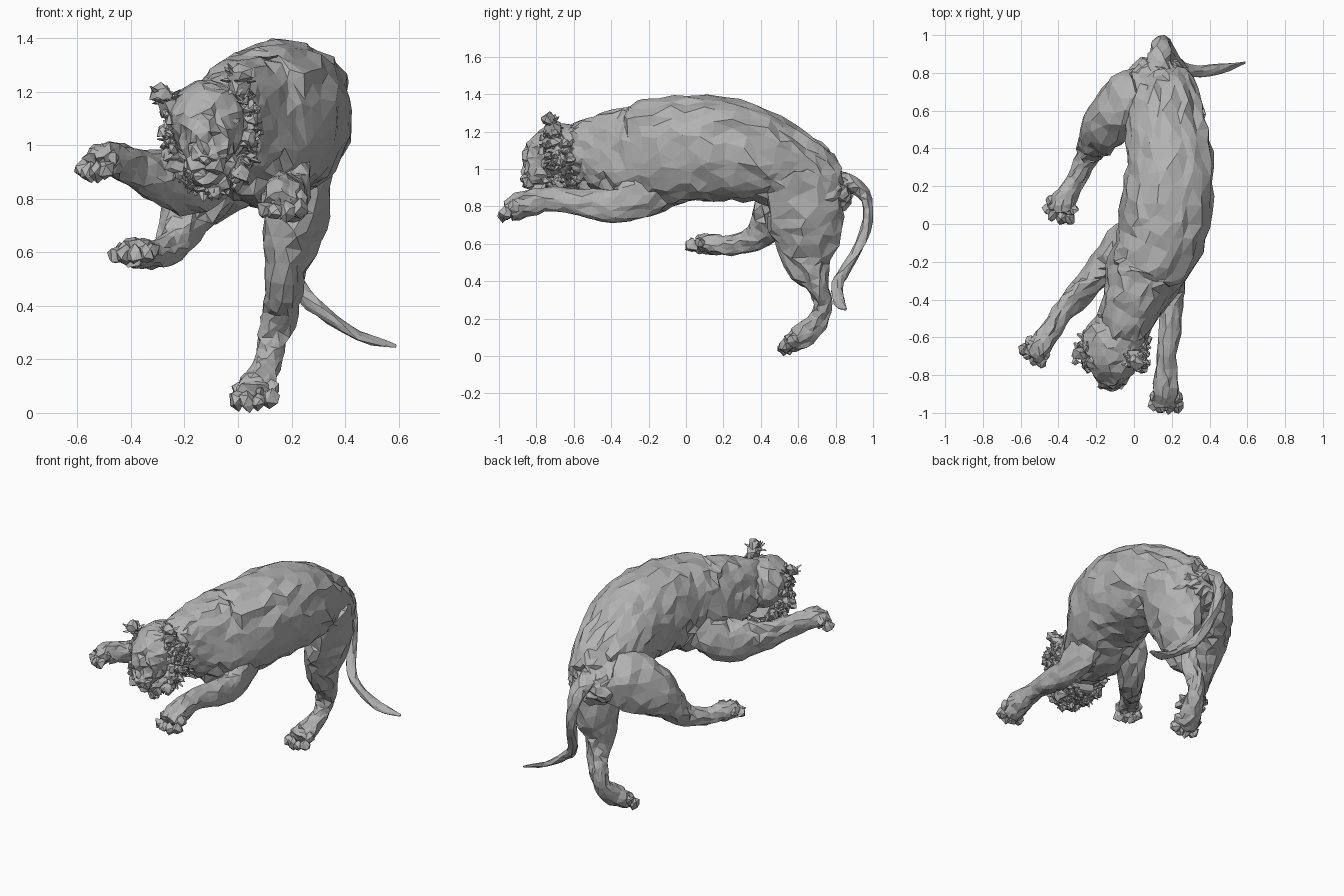
import bpy, bmesh, math, random
from mathutils import Vector, Matrix

random.seed(7)
if "Cube" in bpy.data.objects:
    bpy.data.objects.remove(bpy.data.objects["Cube"], do_unlink=True)

grey = bpy.data.materials.new("stone_grey")
grey.use_nodes = True
grey.diffuse_color = (0.45, 0.45, 0.45, 1)
grey.node_tree.nodes["Principled BSDF"].inputs["Base Color"].default_value = (0.45, 0.45, 0.45, 1)


def finish(name, bm):
    """Triangulate the rough surface and keep every facet flat."""
    bmesh.ops.recalc_face_normals(bm, faces=bm.faces)
    bmesh.ops.triangulate(bm, faces=bm.faces, quad_method='BEAUTY')
    me = bpy.data.meshes.new(name)
    bm.to_mesh(me)
    bm.free()
    me.materials.append(grey)
    ob = bpy.data.objects.new(name, me)
    bpy.context.collection.objects.link(ob)


def spline(pts, steps):
    """Catmull-Rom through points of any dimension."""
    out = []
    for i in range(len(pts) - 1):
        a, b, c, d = (pts[max(i - 1, 0)], pts[i], pts[i + 1], pts[min(i + 2, len(pts) - 1)])
        for k in range(steps):
            t = k / steps
            out.append([0.5 * (2 * q + (r - p) * t + (2 * p - 5 * q + 4 * r - s) * t * t
                               + (3 * q - p - 3 * r + s) * t ** 3)
                        for p, q, r, s in zip(a, b, c, d)])
    out.append(list(pts[-1]))
    return out


def rounded(v, power):
    return math.copysign(abs(v) ** power, v)


def loft(bm, pts, sides, steps, rough=0.017, power=1.0):
    """Creased tube; each point is x, y, z, half width, half depth. Low power is boxier."""
    path = spline(pts, steps)
    pos = [Vector(p[:3]) for p in path]
    rings = []
    ridge = [0.0] * sides
    for i, p in enumerate(path):
        t = (pos[min(i + 1, len(pos) - 1)] - pos[max(i - 1, 0)]).normalized()
        u = (Vector((1, 0, 0)) - t * t.x).normalized()
        w = t.cross(u)
        amp = min(rough, 0.2 * min(p[3], p[4]))
        ring = []
        for k in range(sides):
            # ridges persist along the length, so folds run lengthwise
            ridge[k] = 0.5 * ridge[k] + random.uniform(-0.75, 0.75)
            a = 2 * math.pi * (k + 0.5 * (i % 2) + random.uniform(-0.3, 0.3)) / sides
            n = ridge[k] * amp
            slide = t * random.uniform(-amp, amp)
            ring.append(bm.verts.new(pos[i] + u * rounded(math.cos(a), power) * (p[3] + n)
                                     + w * rounded(math.sin(a), power) * (p[4] + n) + slide))
        rings.append(ring)
    for i, (a, b) in enumerate(zip(rings, rings[1:])):
        for k in range(sides):
            m = (k + 1) % sides
            if i % 2:
                bm.faces.new((a[k], a[m], b[m]))
                bm.faces.new((a[k], b[m], b[k]))
            else:
                bm.faces.new((a[k], a[m], b[k]))
                bm.faces.new((a[m], b[m], b[k]))
    for ring, c in ((rings[0], pos[0]), (rings[-1], pos[-1])):
        tip = bm.verts.new(c)
        for k in range(sides):
            bm.faces.new((ring[k], ring[(k + 1) % sides], tip))


def lump(bm, centre, size, rough=0.25):
    """Small faceted ball, stretched by size."""
    m = Matrix.Translation(centre) @ Matrix.Diagonal((*size, 1))
    vs = bmesh.ops.create_icosphere(bm, subdivisions=1, radius=1, matrix=m)["verts"]
    for v in vs:
        v.co += Vector([random.uniform(-rough, rough) * s for s in size])


def tuft(bm, base, direction, radius):
    """Short flat four-sided tuft of fur."""
    d = Vector(direction)
    rot = d.to_track_quat('Z', 'Y').to_matrix().to_4x4()
    m = Matrix.Translation(Vector(base) + d / 2) @ rot @ Matrix.Diagonal((1, 0.5, 1, 1))
    bmesh.ops.create_cone(bm, cap_ends=True, segments=4, radius1=radius, radius2=radius * 0.3,
                          depth=d.length, matrix=m)


def leg(name, pts):
    """Limb tube ending in a knobbly paw with four toes."""
    bm = bmesh.new()
    loft(bm, pts, 13, 3)
    end, prev = Vector(pts[-1][:3]), Vector(pts[-2][:3])
    d = (end - prev).normalized()
    side = d.cross(Vector((0, 0, 1))).normalized()
    for k in (-0.95, -0.33, 0.33, 0.95):
        c = end + side * k * pts[-1][3] + d * (0.030 - 0.022 * abs(k)) - Vector((0, 0, 0.012))
        lump(bm, c, (0.034, 0.038, 0.036), 0.28)
        lump(bm, c - d * 0.045 + Vector((0, 0, 0.018)), (0.03, 0.035, 0.034), 0.28)
    finish(name, bm)


# Torso from rump to neck
bm = bmesh.new()
loft(bm, [(0.125, 0.87, 0.90, 0.08, 0.06), (0.125, 0.80, 0.89, 0.155, 0.12),
          (0.15, 0.68, 0.93, 0.19, 0.185), (0.17, 0.50, 1.025, 0.21, 0.22),
          (0.19, 0.30, 1.09, 0.23, 0.265), (0.175, 0.10, 1.115, 0.24, 0.28),
          (0.14, -0.08, 1.10, 0.23, 0.285), (0.06, -0.25, 1.06, 0.205, 0.29),
          (0.005, -0.40, 1.085, 0.17, 0.24), (-0.045, -0.52, 1.095, 0.145, 0.175),
          (-0.075, -0.61, 1.08, 0.12, 0.14)], 26, 3, 0.018, 0.9)
finish("torso", bm)

# Legs
leg("front_leg_left", [(0.15, -0.08, 1.02, 0.09, 0.13), (0.19, -0.20, 0.90, 0.085, 0.14),
                       (0.21, -0.34, 0.81, 0.065, 0.10), (0.20, -0.50, 0.81, 0.06, 0.085),
                       (0.175, -0.70, 0.84, 0.052, 0.06), (0.17, -0.85, 0.82, 0.068, 0.068),
                       (0.165, -0.95, 0.775, 0.068, 0.06)])
leg("front_leg_right", [(-0.02, -0.12, 0.99, 0.10, 0.15), (-0.13, -0.19, 0.89, 0.09, 0.14),
                        (-0.24, -0.32, 0.87, 0.07, 0.12), (-0.35, -0.43, 0.90, 0.06, 0.09),
                        (-0.44, -0.56, 0.94, 0.055, 0.065), (-0.50, -0.65, 0.95, 0.065, 0.06),
                        (-0.53, -0.685, 0.925, 0.055, 0.055)])
leg("hind_leg_left", [(0.26, 0.56, 0.99, 0.11, 0.16), (0.23, 0.63, 0.82, 0.115, 0.205),
                      (0.20, 0.65, 0.66, 0.105, 0.19), (0.17, 0.65, 0.50, 0.072, 0.12),
                      (0.16, 0.70, 0.38, 0.062, 0.065), (0.13, 0.73, 0.28, 0.055, 0.05),
                      (0.105, 0.70, 0.18, 0.052, 0.055), (0.07, 0.61, 0.095, 0.067, 0.06),
                      (0.06, 0.545, 0.065, 0.066, 0.05)])
leg("hind_leg_right", [(0.06, 0.70, 0.95, 0.14, 0.16), (-0.05, 0.63, 0.90, 0.15, 0.18),
                       (-0.145, 0.52, 0.82, 0.125, 0.155), (-0.205, 0.44, 0.71, 0.085, 0.10),
                       (-0.245, 0.36, 0.62, 0.06, 0.068), (-0.31, 0.23, 0.59, 0.052, 0.052),
                       (-0.37, 0.13, 0.60, 0.065, 0.055), (-0.395, 0.065, 0.60, 0.065, 0.052)])

# Tail, ending in a flat blade
bm = bmesh.new()
loft(bm, [(0.13, 0.78, 0.94, 0.07, 0.06), (0.135, 0.89, 0.92, 0.06, 0.05),
          (0.145, 0.965, 0.83, 0.045, 0.03), (0.165, 0.96, 0.67, 0.03, 0.03),
          (0.22, 0.865, 0.48, 0.03, 0.03), (0.31, 0.81, 0.385, 0.028, 0.03),
          (0.45, 0.82, 0.29, 0.018, 0.034), (0.59, 0.855, 0.25, 0.004, 0.008)], 7, 3, 0.009)
finish("tail", bm)

# Skull with a steep forehead dropping into the muzzle
bm = bmesh.new()
loft(bm, [(-0.075, -0.53, 1.09, 0.13, 0.14), (-0.10, -0.61, 1.09, 0.165, 0.15),
          (-0.11, -0.68, 1.085, 0.16, 0.155), (-0.112, -0.73, 1.06, 0.13, 0.145),
          (-0.115, -0.775, 1.01, 0.10, 0.12), (-0.12, -0.82, 0.96, 0.075, 0.075),
          (-0.122, -0.85, 0.93, 0.05, 0.045)], 16, 3, 0.014)
finish("head", bm)

# Lower jaw
bm = bmesh.new()
loft(bm, [(-0.085, -0.62, 0.93, 0.11, 0.08), (-0.105, -0.72, 0.89, 0.085, 0.055),
          (-0.12, -0.82, 0.885, 0.05, 0.03)], 10, 3, 0.012)
finish("lower_jaw", bm)

# Muzzle pads, brows and nose
bm = bmesh.new()
for s in (-1, 1):
    lump(bm, (-0.122 + s * 0.036, -0.84, 0.925), (0.042, 0.035, 0.042))
    lump(bm, (-0.112 + s * 0.07, -0.785, 1.09), (0.045, 0.025, 0.025))
lump(bm, (-0.122, -0.867, 0.945), (0.028, 0.018, 0.02))
finish("muzzle_and_brows", bm)

# Blunt, ragged ears
for name, base, tip in (("ear_left", (0.0, -0.70, 1.19), (0.005, -0.05, 0.11)),
                        ("ear_right", (-0.235, -0.67, 1.12), (-0.075, -0.03, 0.10))):
    bm = bmesh.new()
    b, t = Vector(base), Vector(tip)
    lump(bm, b + t * 0.2, (0.055, 0.05, 0.055), 0.3)
    lump(bm, b + t * 0.65, (0.045, 0.04, 0.045), 0.3)
    for k in range(16):
        off = Vector([random.uniform(-0.04, 0.04) for _ in range(3)])
        tuft(bm, b + t * 0.45 + off, off.normalized() * 0.03, 0.018)
    finish(name, bm)

# Shaggy ruff from ear to ear, passing under the chin
bm = bmesh.new()
centre = Vector((-0.10, -0.67, 1.045))
for i in range(300):
    a = math.radians(random.uniform(-200, 40))
    out = Vector((math.cos(a), 0, math.sin(a)))
    r = random.uniform(0.85, 1.05)
    p = centre + Vector((out.x * 0.16 * r, random.uniform(-0.10, 0.09), out.z * 0.215 * r))
    if i % 4 == 0:
        lump(bm, p, [random.uniform(0.018, 0.034) for _ in range(3)], 0.35)
    else:
        jit = Vector([random.uniform(-1, 1) for _ in range(3)])
        tuft(bm, p, (out * 0.5 + jit).normalized() * random.uniform(0.02, 0.04),
             random.uniform(0.014, 0.024))
finish("cheek_ruff", bm)
